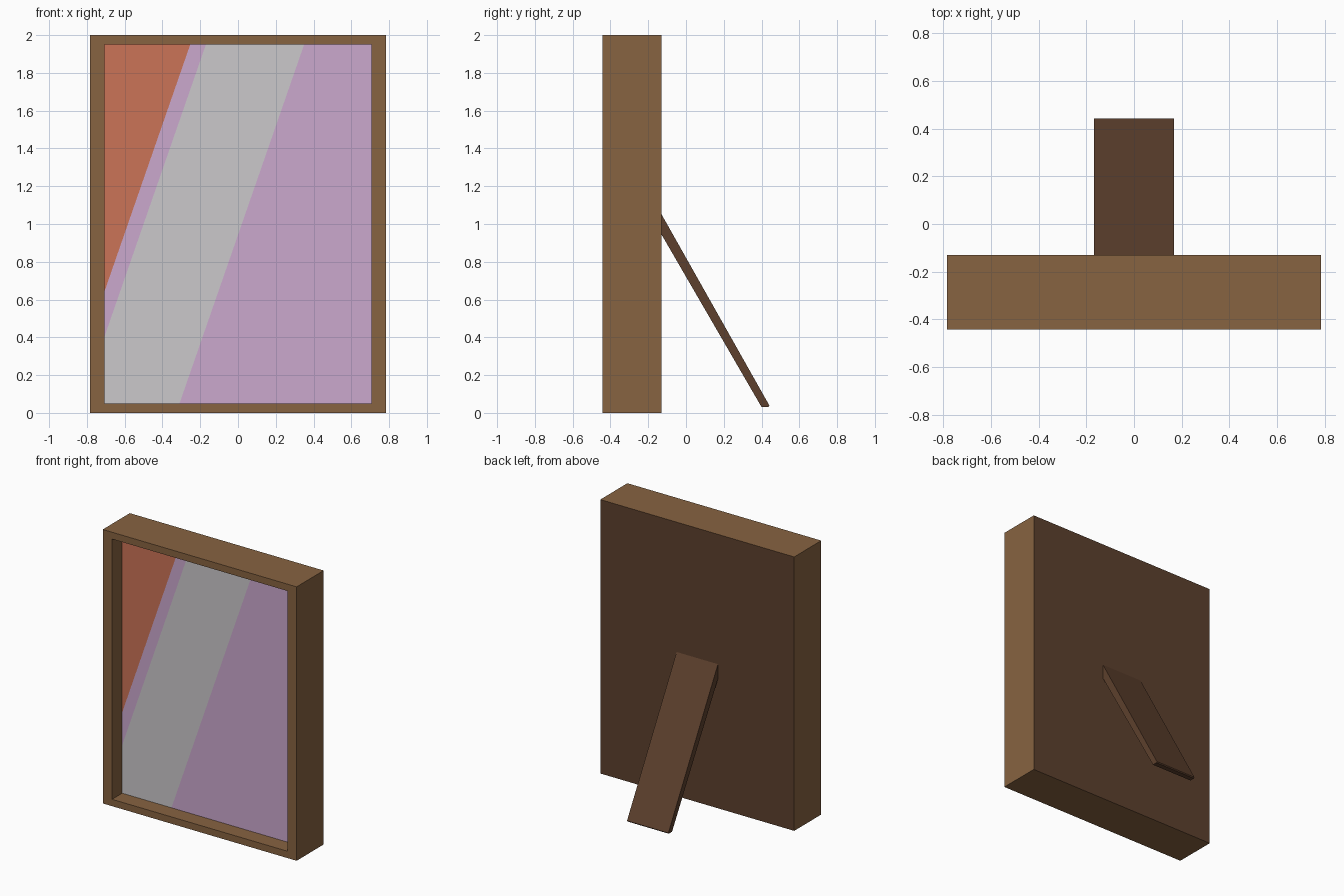
import bpy, bmesh
from mathutils import Vector

if "Cube" in bpy.data.objects:
    bpy.data.objects.remove(bpy.data.objects["Cube"])


def material(name, hex_colour):
    def lin(c):
        return c / 12.92 if c <= 0.04045 else ((c + 0.055) / 1.055) ** 2.4
    m = bpy.data.materials.new(name)
    rgb = [lin(int(hex_colour[i:i + 2], 16) / 255) for i in (0, 2, 4)]
    m.diffuse_color = (*rgb, 1)
    m.use_nodes = True
    m.node_tree.nodes["Principled BSDF"].inputs["Base Color"].default_value = m.diffuse_color
    return m


wood = material("wood brown", "876341")
dark = material("dark brown", "5d402d")
lilac = material("lilac", "cba9ce")
grey = material("pale grey", "cbc8cb")
orange = material("terracotta", "cb7357")


def finish(bm, name, mats):
    me = bpy.data.meshes.new(name)
    bm.to_mesh(me)
    bm.free()
    for m in mats:
        me.materials.append(m)
    ob = bpy.data.objects.new(name, me)
    bpy.context.collection.objects.link(ob)
    return ob


FRONT, BACK, RECESS = -0.442, -0.13, -0.325


def rectangle(bm, half_w, z0, z1, y):
    return [bm.verts.new((x, y, z)) for x, z in
            ((-half_w, z0), (half_w, z0), (half_w, z1), (-half_w, z1))]


# Frame: outer walls, front rim, inner walls and closed dark back
bm = bmesh.new()
loops = [rectangle(bm, 0.783, 0, 2, BACK),
         rectangle(bm, 0.783, 0, 2, FRONT),
         rectangle(bm, 0.708, 0.05, 1.95, FRONT),
         rectangle(bm, 0.708, 0.05, 1.95, RECESS)]
for a, b in zip(loops, loops[1:]):
    for i in range(4):
        j = (i + 1) % 4
        bm.faces.new((a[i], b[i], b[j], a[j]))
back = bm.faces.new(loops[0][::-1])
floor = bm.faces.new(loops[3])
bmesh.ops.recalc_face_normals(bm, faces=bm.faces)
back.material_index = 1
bm.faces.remove(floor)  # the picture closes the recess
finish(bm, "frame", [wood, dark])

# Picture: one pane cut by slanted lines into coloured bands
bm = bmesh.new()
bm.faces.new(rectangle(bm, 0.708, 0.05, 1.95, RECESS))
SLOPE = 2.88
cuts = (-0.253, -0.17, 0.35)  # x of each line at the top edge
for x in cuts:
    bmesh.ops.bisect_plane(bm, geom=bm.verts[:] + bm.edges[:] + bm.faces[:],
                           plane_co=Vector((x, RECESS, 1.95)),
                           plane_no=Vector((SLOPE, 0, -1)))
for f in bm.faces:
    c = f.calc_center_median()
    top_x = c.x + (1.95 - c.z) / SLOPE
    f.material_index = (2, 0, 1, 0)[sum(top_x > x for x in cuts)]
finish(bm, "picture", [lilac, grey, orange])

# Easel stand: side profile extruded across x
profile = [(BACK, 1.052), (0.442, 0.038), (0.437, 0.031),
           (0.40, 0.031), (BACK, 0.945)]
bm = bmesh.new()
side = bm.faces.new([bm.verts.new((-0.167, y, z)) for y, z in profile])
ext = bmesh.ops.extrude_face_region(bm, geom=[side], use_keep_orig=True)
bmesh.ops.translate(bm, vec=(0.334, 0, 0),
                    verts=[v for v in ext["geom"] if isinstance(v, bmesh.types.BMVert)])
bmesh.ops.recalc_face_normals(bm, faces=bm.faces)
finish(bm, "easel_stand", [dark])
